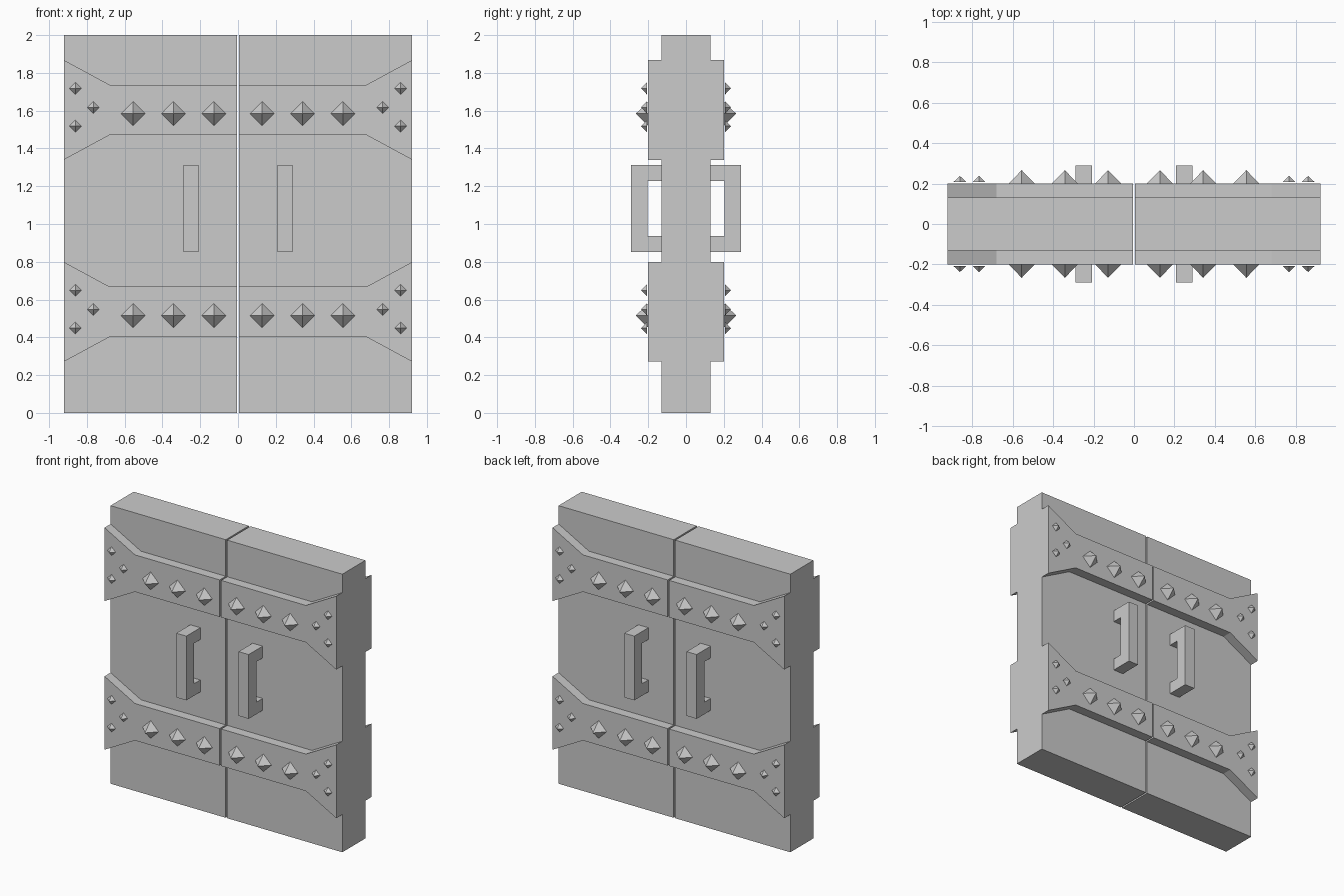
import bpy, bmesh

if "Cube" in bpy.data.objects:
    bpy.data.objects.remove(bpy.data.objects["Cube"])

grey = bpy.data.materials.new("plain grey")
grey.diffuse_color = (0.6, 0.6, 0.6, 1)
grey.use_nodes = True
grey.node_tree.nodes["Principled BSDF"].inputs["Base Color"].default_value = grey.diffuse_color

DOOR_Y, BAND_Y, HANDLE_Y = 0.131, 0.2, 0.29
GAP, EDGE = 0.006, 0.922


def finish(name, bm):
    bmesh.ops.recalc_face_normals(bm, faces=bm.faces[:])
    mesh = bpy.data.meshes.new(name)
    bm.to_mesh(mesh)
    bm.free()
    mesh.materials.append(grey)
    obj = bpy.data.objects.new(name, mesh)
    bpy.context.collection.objects.link(obj)
    return obj


def prism(name, points, axis, lo, hi):
    """Extrude a closed outline along x (points are y, z) or y (points are x, z)."""
    bm = bmesh.new()
    place = (lambda p, d: (d, p[0], p[1])) if axis == "x" else (lambda p, d: (p[0], d, p[1]))
    face = bm.faces.new([bm.verts.new(place(p, lo)) for p in points])
    new = bmesh.ops.extrude_face_region(bm, geom=[face])["geom"]
    move = (hi - lo, 0, 0) if axis == "x" else (0, hi - lo, 0)
    bmesh.ops.translate(bm, vec=move, verts=[v for v in new if isinstance(v, bmesh.types.BMVert)])
    return finish(name, bm)


def stud(name, x, y, z, r, height, sy):
    """Four-sided pyramid pointing out of the door."""
    bm = bmesh.new()
    base = [bm.verts.new((x + a * r, sy * y, z + b * r)) for a, b in ((1, 0), (0, 1), (-1, 0), (0, -1))]
    tip = bm.verts.new((x, sy * (y + height), z))
    bm.faces.new(base)
    for i in range(4):
        bm.faces.new((base[i], base[(i + 1) % 4], tip))
    return finish(name, bm)


for sx in (-1, 1):
    # door leaf
    prism("door_leaf", [(sx * GAP, 0), (sx * EDGE, 0), (sx * EDGE, 2), (sx * GAP, 2)],
          "y", -DOOR_Y, DOOR_Y)
    for sy in (-1, 1):
        # pull handle, a bracket outline
        outline = [(DOOR_Y, 0.851), (HANDLE_Y, 0.851), (HANDLE_Y, 1.313), (DOOR_Y, 1.313),
                   (DOOR_Y, 1.228), (0.203, 1.228), (0.203, 0.937), (DOOR_Y, 0.937)]
        prism("handle", [(sy * y, z) for y, z in outline], "x", sx * 0.208, sx * 0.288)

        for zc in (0.535, 1.604):
            # strap plate flaring towards the outer edge
            half = [(GAP, 0.133), (0.68, 0.133), (EDGE, 0.264)]
            strap = [(sx * x, zc + h) for x, h in half] + [(sx * x, zc - h) for x, h in reversed(half)]
            prism("strap", strap, "y", sy * DOOR_Y, sy * BAND_Y)
            # large and small studs
            for x in (0.128, 0.342, 0.555):
                stud("large_stud", sx * x, BAND_Y, zc - 0.02, 0.064, 0.066, sy)
            for x, dz in ((0.861, 0.114), (0.861, -0.086), (0.766, 0.013)):
                stud("small_stud", sx * x, 0.207, zc + dz, 0.032, 0.031, sy)
